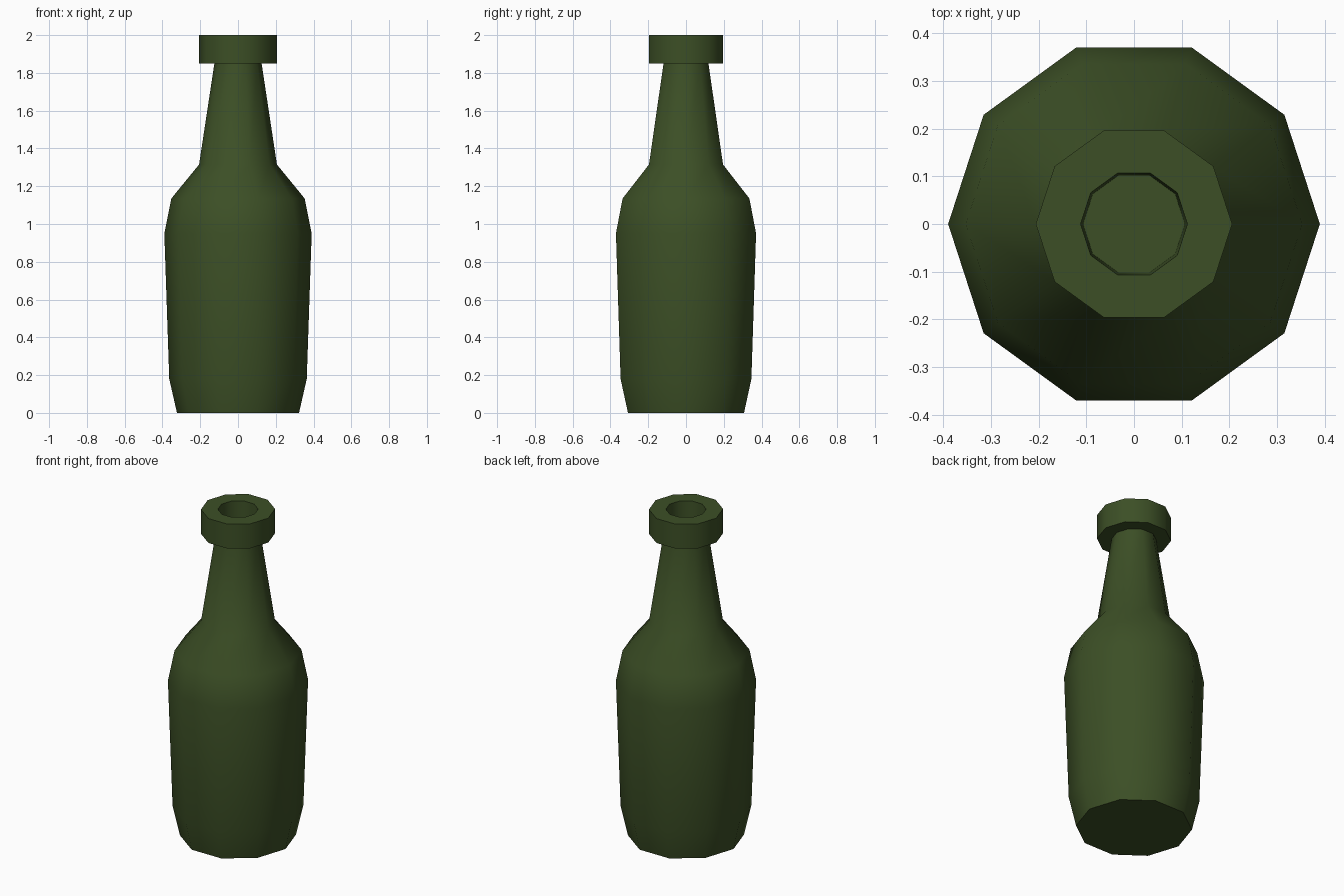
import bpy, bmesh, math

if "Cube" in bpy.data.objects:
    bpy.data.objects.remove(bpy.data.objects["Cube"])

SIDES = 10
glass = bpy.data.materials.new("dark green glass")
glass.diffuse_color = (0.045, 0.078, 0.019, 1)
glass.use_nodes = True
glass.node_tree.nodes["Principled BSDF"].inputs["Base Color"].default_value = glass.diffuse_color


def lathe(name, profile, closed=False):
    """Revolve (radius, z) points into a ten-sided part; open ends get caps."""
    bm = bmesh.new()
    rings = [[bm.verts.new((r * math.cos(2 * math.pi * i / SIDES),
                            r * math.sin(2 * math.pi * i / SIDES), z))
              for i in range(SIDES)] for r, z in profile]
    for a, b in zip(rings, rings[1:]):
        for i in range(SIDES):
            j = (i + 1) % SIDES
            bm.faces.new((a[i], a[j], b[j], b[i]))
    bm.faces.new(rings[0][::-1])
    bm.faces.new(rings[-1])
    bmesh.ops.recalc_face_normals(bm, faces=bm.faces)
    mesh = bpy.data.meshes.new(name)
    bm.to_mesh(mesh)
    bm.free()
    mesh.materials.append(glass)
    obj = bpy.data.objects.new(name, mesh)
    bpy.context.collection.objects.link(obj)
    bpy.ops.object.select_all(action='DESELECT')
    obj.select_set(True)
    bpy.context.view_layer.objects.active = obj
    bpy.ops.object.shade_smooth_by_angle(angle=math.radians(50))
    return obj


# One continuous skin: base, body, shoulder, neck, lip, and mouth recess
lathe("bottle", [
    (0.323, 0.0), (0.364, 0.18), (0.39, 0.95), (0.353, 1.135),
    (0.206, 1.315), (0.125, 1.85),
    (0.206, 1.85), (0.206, 2.0),
    (0.112, 2.0), (0.107, 1.85),
])
